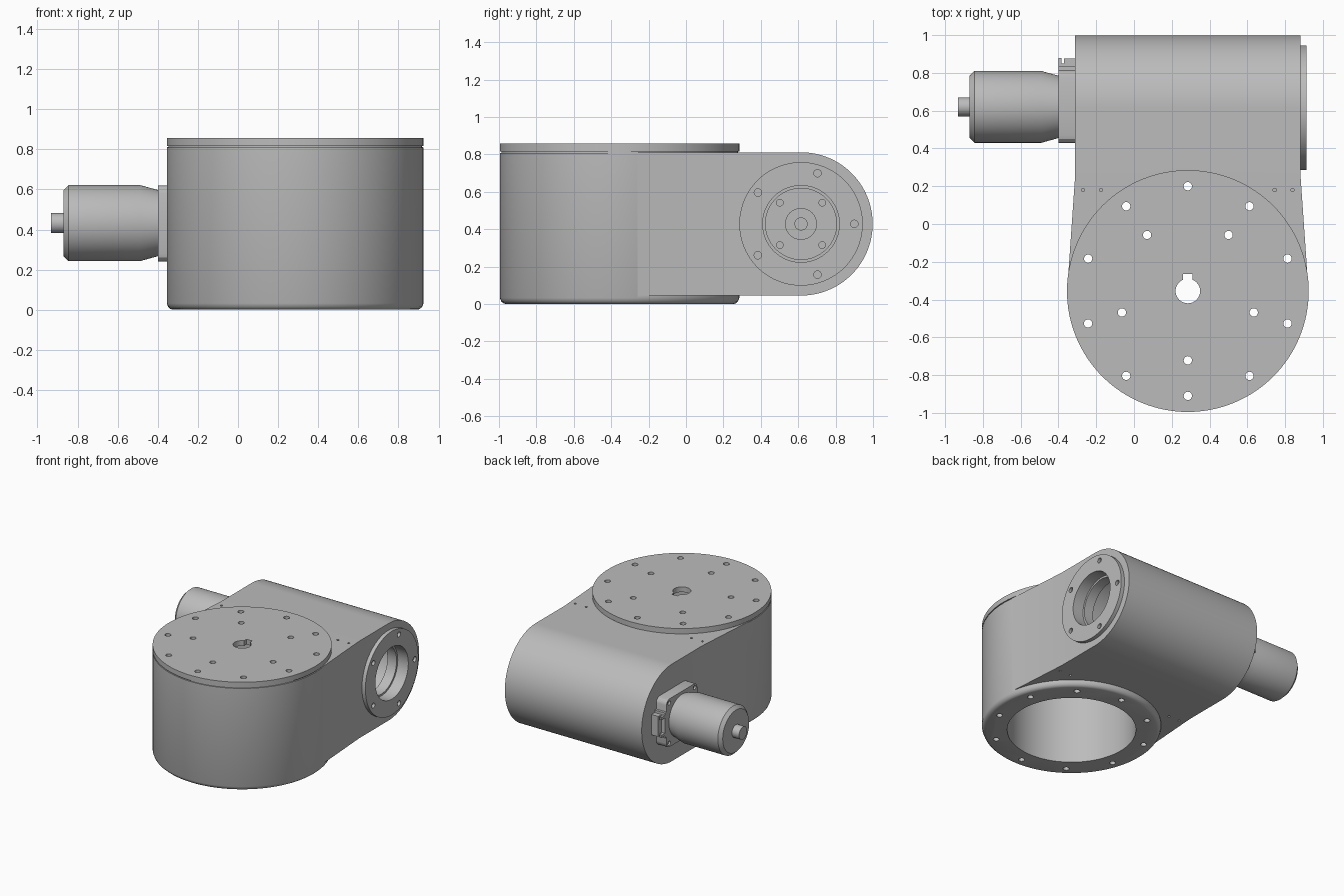
import bpy, bmesh
from math import sin, cos, pi, radians
from mathutils import Matrix, Vector

if "Cube" in bpy.data.objects:
    bpy.data.objects.remove(bpy.data.objects["Cube"])

grey = bpy.data.materials.new("machined grey")
grey.use_nodes = True
COLOUR = (0.5, 0.5, 0.5, 1)
grey.diffuse_color = COLOUR
grey.node_tree.nodes["Principled BSDF"].inputs["Base Color"].default_value = COLOUR

TX, TY = 0.285, -0.355      # turret axis
AY, AZ, AR = 0.615, 0.428, 0.383   # arm axis and radius
HALF = 0.597                # half width of arm


def finish(name, bm):
    bmesh.ops.recalc_face_normals(bm, faces=bm.faces)
    me = bpy.data.meshes.new(name)
    bm.to_mesh(me)
    bm.free()
    me.materials.append(grey)
    ob = bpy.data.objects.new(name, me)
    bpy.context.scene.collection.objects.link(ob)
    return ob


def lathe(name, profile, at, axis="Z", n=96):
    """Solid of revolution from (radius, height) points about an axis."""
    bm = bmesh.new()
    rings = []
    for r, h in profile:
        ring = []
        for i in range(n):
            u, v = r * cos(2 * pi * i / n), r * sin(2 * pi * i / n)
            co = Vector((u, v, h)) if axis == "Z" else Vector((h, u, v))
            ring.append(bm.verts.new(co + Vector(at)))
        rings.append(ring)
    for a, b in zip(rings, rings[1:]):
        for i in range(n):
            j = (i + 1) % n
            bm.faces.new((a[i], a[j], b[j], b[i]))
    bm.faces.new(rings[0])
    bm.faces.new(rings[-1])
    return finish(name, bm)


def rod(r, lo, hi, at, axis="Z", n=24, name="cutter"):
    return lathe(name, [(r, lo), (r, hi)], at, axis, n)


def box(name, lo, hi, bevel_x=0):
    """Box between two corners; bevel_x chamfers the edges along x."""
    lo, hi = Vector(lo), Vector(hi)
    bm = bmesh.new()
    bmesh.ops.create_cube(bm, size=1, matrix=Matrix.Translation((lo + hi) / 2)
                          @ Matrix.Diagonal((*(hi - lo), 1)))
    if bevel_x:
        edges = [e for e in bm.edges
                 if abs(e.verts[0].co.x - e.verts[1].co.x) > 1e-4]
        bmesh.ops.bevel(bm, geom=edges, offset=bevel_x, segments=3, profile=0.5,
                        affect="EDGES")
    return finish(name, bm)


def combine(ob, tools, operation="DIFFERENCE"):
    for t in tools:
        m = ob.modifiers.new("cut", "BOOLEAN")
        m.operation, m.solver, m.object = operation, "EXACT", t
    bpy.context.view_layer.update()
    dg = bpy.context.evaluated_depsgraph_get()
    mesh = bpy.data.meshes.new_from_object(ob.evaluated_get(dg))
    ob.modifiers.clear()
    ob.data = mesh
    for t in tools:
        bpy.data.objects.remove(t)


def circle(count, r, start, centre):
    """Points (u, v) spaced round a centre."""
    return [(centre[0] + r * cos(radians(start) + 2 * pi * i / count),
             centre[1] + r * sin(radians(start) + 2 * pi * i / count))
            for i in range(count)]


# Tapered arm with a rounded back end
def make_arm(name):
    bm = bmesh.new()
    seg = 64
    outline = [(AY + AR * cos(a), AZ + AR * sin(a))
               for a in (-pi / 2 + pi * i / seg for i in range(seg + 1))]
    outline += [(0.25, AZ + AR), (-0.34, AZ + AR), (-0.34, AZ - AR), (0.25, AZ - AR)]
    sides = []
    for s in (-1, 1):
        vs = [bm.verts.new((TX + s * (0.638 if y < 0 else HALF), y, z))
              for y, z in outline]
        bm.faces.new(vs[:seg + 2] + vs[-1:])
        bm.faces.new(vs[-4:])
        sides.append(vs)
    a, b = sides
    for i in range(len(a)):
        j = (i + 1) % len(a)
        bm.faces.new((a[i], a[j], b[j], b[i]))
    return finish(name, bm)


# Housing: round turret base joined with the arm
housing = lathe("housing", [(0.61, 0), (0.622, 0.004), (0.633, 0.014), (0.64, 0.032),
                            (0.64, 0.808), (0.632, 0.808), (0.632, 0.816)],
                (TX, TY, 0), n=128)
combine(housing, [make_arm("arm")], "UNION")

bolt_ring = circle(10, 0.555, 90, (TX, TY))
cuts = [rod(0.46, -0.1, 0.9, (TX, TY, 0), n=96)]
cuts += [rod(0.022, -0.1, 0.9, (x, y, 0)) for x, y in bolt_ring]
cuts += [rod(0.009, z - 0.03, z + 0.03, (TX + s * d, 0.18, 0), n=12)
         for s in (-1, 1) for d in (0.46, 0.555) for z in (AZ - AR, AZ + AR)]
cuts.append(lathe("bore", [(0.205, 0.95), (0.205, 0.82), (0.19, 0.82), (0.19, 0.74),
                           (0.3, 0.74), (0.3, -0.25)], (0, AY, AZ), "X", 64))
combine(housing, cuts)

# Turntable plate with bolt holes and a keyed centre hole
plate = lathe("turntable_plate", [(0.64, 0.816), (0.64, 0.857)], (TX, TY, 0), n=128)
cuts = [rod(0.022, 0.7, 0.9, (x, y, 0))
        for x, y in bolt_ring + circle(5, 0.367, -90, (TX, TY))]
cuts.append(rod(0.065, 0.7, 0.9, (TX, TY, 0), n=32))
cuts.append(box("keyway", (TX - 0.025, TY, 0.7), (TX + 0.025, TY + 0.09, 0.9)))
combine(plate, cuts)

# Bearing cover on the arm side
cover = lathe("bearing_cover", [(0.33, 0.88), (0.33, 0.912)], (0, AY, AZ), "X")
cuts = [rod(0.205, 0.8, 1, (0, AY, AZ), "X", 64)]
cuts += [rod(0.02, 0.89, 1, (0, y, z), "X") for y, z in circle(5, 0.285, 0, (AY, AZ))]
combine(cover, cuts)

# Drive hub and screws inside the bore
hub = lathe("drive_hub", [(0.085, -0.26), (0.085, -0.23), (0.035, -0.23), (0.035, -0.17)],
            (0, AY, AZ), "X", 48)
parts = [housing, plate, cover, hub]
for y, z in circle(4, 0.16, 45, (AY, AZ)):
    parts.append(rod(0.02, -0.26, -0.235, (0, y, z), "X", name="inner_screw"))

# Motor mount, with corner screw recesses
mount = box("motor_mount", (-0.4, 0.43, 0.24), (-0.305, 0.815, 0.62), 0.04)
combine(mount, [rod(0.016, -0.45, -0.385, (0, y, z), "X", 16)
                for y, z in circle(4, 0.225, 45, (0.622, 0.43))])
motor = lathe("motor", [(0.165, -0.39), (0.165, -0.4), (0.19, -0.49), (0.19, -0.845),
                        (0.165, -0.87), (0.05, -0.87), (0.05, -0.932)],
              (0, 0.62, 0.432), "X", 64)

# Cable connector beside the mount
parts += [mount, motor,
          box("connector_base", (-0.4, 0.81, 0.33), (-0.31, 0.835, 0.53)),
          box("connector_block", (-0.37, 0.83, 0.35), (-0.31, 0.875, 0.51))]
for z in (0.35, 0.49):
    parts.append(box("connector_clip", (-0.4, 0.83, z), (-0.385, 0.88, z + 0.02)))
    parts.append(box("connector_lug", (-0.4, 0.83, z), (-0.32, 0.85, z + 0.02)))

# Smooth shading with sharp edges
bpy.ops.object.select_all(action="DESELECT")
for ob in parts:
    ob.select_set(True)
bpy.context.view_layer.objects.active = housing
bpy.ops.object.shade_smooth_by_angle(angle=radians(30))
